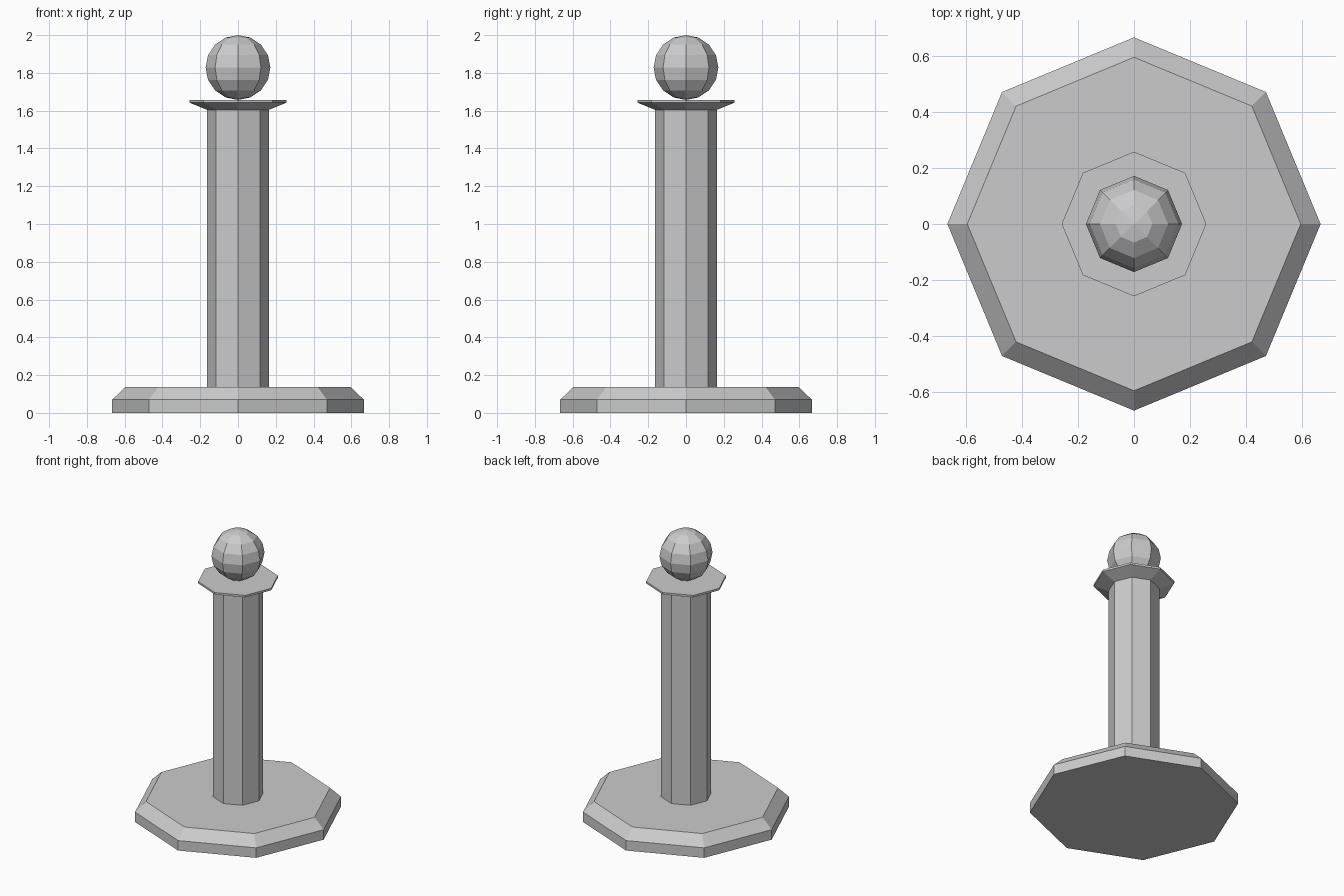
import bpy, bmesh
from math import cos, sin, pi

if "Cube" in bpy.data.objects:
    bpy.data.objects.remove(bpy.data.objects["Cube"])

SIDES = 8


def lathe(name, profile):
    """Closed octagonal solid from (radius, z) pairs, listed bottom to top."""
    bm = bmesh.new()
    rings = [[bm.verts.new((r * cos(2 * pi * i / SIDES), r * sin(2 * pi * i / SIDES), z))
              for i in range(SIDES)] for r, z in profile]
    for low, high in zip(rings, rings[1:]):
        for i in range(SIDES):
            j = (i + 1) % SIDES
            bm.faces.new((low[i], low[j], high[j], high[i]))
    bm.faces.new(rings[0][::-1])
    bm.faces.new(rings[-1])
    mesh = bpy.data.meshes.new(name)
    bm.to_mesh(mesh)
    bm.free()
    obj = bpy.data.objects.new(name, mesh)
    bpy.context.collection.objects.link(obj)
    return obj


# Bevelled foot plate
lathe("base", [(0.666, 0), (0.666, 0.07), (0.595, 0.138)])

# Post with flared collar on top
lathe("post", [(0.163, 0.138), (0.163, 1.604)])
lathe("collar", [(0.163, 1.604), (0.258, 1.643), (0.258, 1.657)])

# Low-poly ball finial
bpy.ops.mesh.primitive_uv_sphere_add(segments=SIDES, ring_count=8, radius=0.1715,
                                     location=(0, 0, 1.8285))
bpy.context.object.name = "ball_finial"
